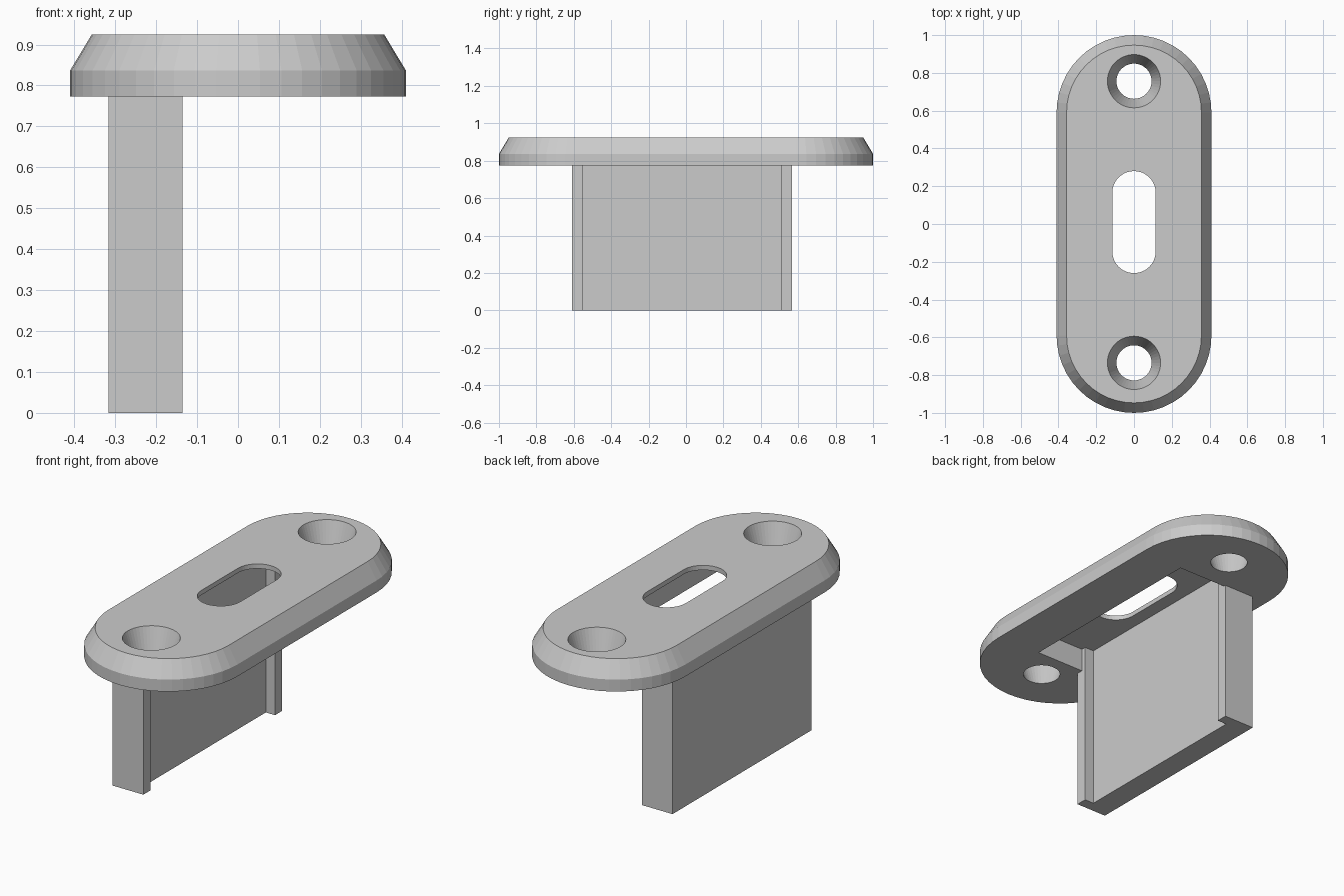
import bpy, bmesh, math

cube = bpy.data.objects.get("Cube")
if cube:
    bpy.data.objects.remove(cube, do_unlink=True)

grey = bpy.data.materials.new("plain_grey")
grey.use_nodes = True
GREY = (0.6, 0.6, 0.6, 1)
grey.diffuse_color = GREY
grey.node_tree.nodes["Principled BSDF"].inputs["Base Color"].default_value = GREY


def stadium(radius, half_straight, y=0.0, steps=24):
    """Outline of a slot with round ends along y (a circle if half_straight is 0)."""
    pts = []
    for side in (1, -1):
        count = steps + 1 if half_straight else steps
        for i in range(count):
            a = math.pi * i / steps
            pts.append((side * radius * math.cos(a),
                        y + side * (half_straight + radius * math.sin(a))))
    return pts


def loft(name, layers):
    """Closed solid through (z, outline) layers, from the bottom up."""
    bm = bmesh.new()
    rings = [[bm.verts.new((x, y, z)) for x, y in outline] for z, outline in layers]
    bm.faces.new(rings[0][::-1])
    bm.faces.new(rings[-1])
    for low, high in zip(rings, rings[1:]):
        for i in range(len(low)):
            j = (i + 1) % len(low)
            bm.faces.new((low[i], low[j], high[j], high[i]))
    bmesh.ops.recalc_face_normals(bm, faces=bm.faces)
    mesh = bpy.data.meshes.new(name)
    bm.to_mesh(mesh)
    bm.free()
    mesh.materials.append(grey)
    obj = bpy.data.objects.new(name, mesh)
    bpy.context.collection.objects.link(obj)
    return obj


def cut(target, cutter):
    """Subtract the cutter, then discard it."""
    cutter.hide_render = True
    mod = target.modifiers.new("cut", 'BOOLEAN')
    mod.operation, mod.solver, mod.object = 'DIFFERENCE', 'EXACT', cutter
    bpy.context.view_layer.objects.active = target
    bpy.ops.object.modifier_apply(modifier=mod.name)
    bpy.data.objects.remove(cutter, do_unlink=True)


BOTTOM, SHOULDER, TOP, CEILING = 0.773, 0.837, 0.925, 0.9

# Cover plate with round ends and a chamfered top
plate = loft("cover_plate", [(BOTTOM, stadium(0.41, 0.59)),
                             (SHOULDER, stadium(0.41, 0.59)),
                             (TOP, stadium(0.357, 0.59))])

# Pocket under the plate
pocket = [(-0.25, -0.575), (0.155, -0.575), (0.155, 0.555), (-0.25, 0.555)]
cut(plate, loft("pocket_cutter", [(BOTTOM - 0.1, pocket), (CEILING, pocket)]))

# Central slot
slot = stadium(0.115, 0.155, 0.01)
cut(plate, loft("slot_cutter", [(BOTTOM, slot), (TOP + 0.1, slot)]))

# Tapered screw holes, wider at the top
R_LOW, R_HIGH = 0.093, 0.141
extra = 0.05
slope = (R_HIGH - R_LOW) / (TOP - BOTTOM)
for y in (0.756, -0.735):
    cut(plate, loft("screw_cutter",
                    [(BOTTOM - extra, stadium(R_LOW - slope * extra, 0, y)),
                     (TOP + extra, stadium(R_HIGH + slope * extra, 0, y))]))

# Hanging panel: a shallow channel with a lip at each end
BACK, WEB, LIP = -0.317, -0.19, -0.135
channel = [(BACK, -0.61), (LIP, -0.61), (LIP, -0.55), (WEB, -0.55),
           (WEB, 0.507), (LIP, 0.507), (LIP, 0.567), (BACK, 0.567)]
loft("hanging_panel", [(0, channel), (CEILING + 0.005, channel)])
